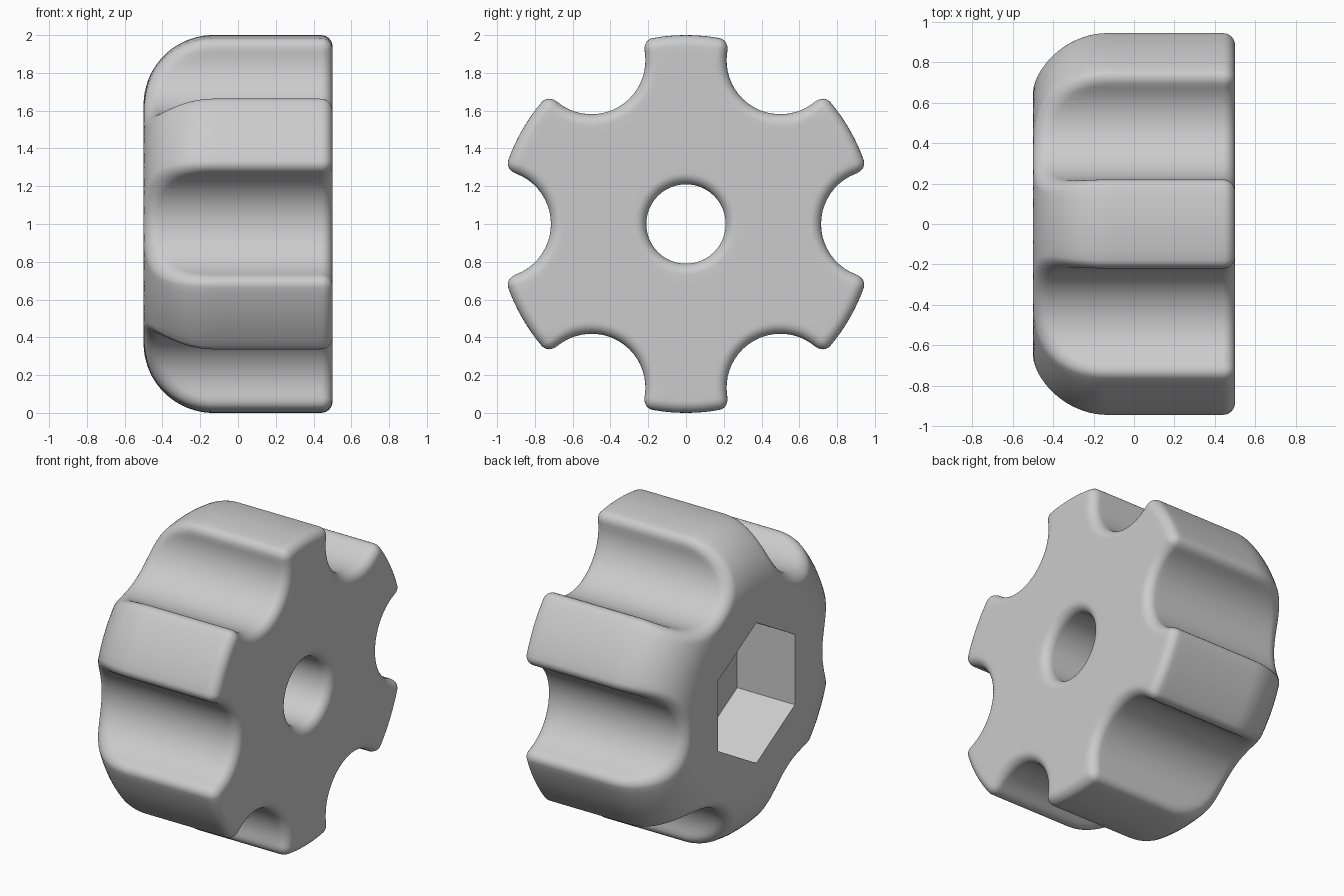
import bpy, bmesh
from math import sin, cos, pi, hypot, atan2, radians, tau

cube = bpy.data.objects.get("Cube")
if cube:
    bpy.data.objects.remove(cube)

HALF, DOME, EDGE = 0.5, 0.37, 0.06       # half thickness, large and small rounding
GRIP = 0.285                             # finger scallop radius
HOLE, FLAT, FLOOR = 0.21, 0.39, -0.09    # bore radius, hex half width, recess floor
AROUND, ALONG = 40, 64                   # samples per sector and per meridian


def round_join(a, b, r):
    """Intersect two distance fields with a circular fillet."""
    return min(-r, max(a, b)) + hypot(max(r + a, 0), max(r + b, 0))


def body(x, r, t):
    """Distance to the knob, t measured from the middle of a scallop."""
    u, v = r - 1 + DOME, -x - HALF + DOME
    dome = min(max(u, v), 0) + hypot(max(u, 0), max(v, 0)) - DOME
    scallop = GRIP - hypot(r * cos(t) - 1, r * sin(t))
    return round_join(round_join(dome, scallop, EDGE), x - HALF, EDGE)


def surface(x0, phi, t):
    """Point (x, r) where a ray from the axis leaves the knob."""
    lo, hi = 0.3, 1.4
    for _ in range(24):
        m = (lo + hi) / 2
        if body(x0 + m * cos(phi), m * sin(phi), t) < 0:
            lo = m
        else:
            hi = m
    return x0 + lo * cos(phi), lo * sin(phi)


def resample(params, points, count):
    """Pick parameters spaced evenly by length and turning."""
    total, last = [0], None
    for p, q in zip(points, points[1:]):
        d = (q[0] - p[0], q[1] - p[1])
        turn = 0
        if last:
            turn = abs(atan2(last[0] * d[1] - last[1] * d[0], last[0] * d[0] + last[1] * d[1]))
        total.append(total[-1] + hypot(*d) + 0.15 * turn)
        last = d
    out, i = [], 0
    for k in range(count + 1):
        goal = total[-1] * k / count
        while i < len(total) - 2 and total[i + 1] < goal:
            i += 1
        f = (goal - total[i]) / (total[i + 1] - total[i])
        out.append(params[i] + f * (params[i + 1] - params[i]))
    return out


# Angles of one sector, from rib centre to rib centre
N = 500
angles = [radians(60) * (i / N - 0.5) for i in range(N + 1)]
outline = []
for t in angles:
    r = surface(0.2, pi / 2, t)[1]
    outline.append((r * cos(t), r * sin(t)))
sector = resample(angles, outline, AROUND)[:-1]


def meridian(t):
    """Closed section: bore, recess floor, hex wall, then outer skin."""
    hexagon = FLAT / cos(t)
    bore = []
    for k in range(9):
        a = pi / 2 * k / 8
        bore.append((HALF - EDGE + EDGE * cos(a), HOLE + EDGE - EDGE * sin(a)))
    recess = [(FLOOR, HOLE), (FLOOR, hexagon)]
    start, end = atan2(hexagon, -HALF), atan2(HOLE + EDGE, HALF)
    phis = [start + (end - start) * i / 400 for i in range(401)]
    skin = resample(phis, [surface(0, p, t) for p in phis], ALONG)
    return bore + recess + [surface(0, p, t) for p in skin[:-1]]


sections = [meridian(t) for t in sector]

# Sweep the sections around the axis, six sectors in turn
bm = bmesh.new()
columns = []
for s in range(6):
    for t, section in zip(sector, sections):
        a = t + s * tau / 6
        columns.append([bm.verts.new((x, r * cos(a), 1 + r * sin(a))) for x, r in section])
for c, d in zip(columns, columns[1:] + columns[:1]):
    for i in range(len(c)):
        bm.faces.new((c[i - 1], c[i], d[i], d[i - 1]))
bmesh.ops.recalc_face_normals(bm, faces=bm.faces)
mesh = bpy.data.meshes.new("knob")
bm.to_mesh(mesh)
bm.free()

knob = bpy.data.objects.new("knob", mesh)
bpy.context.collection.objects.link(knob)

# Plain grey plastic
grey = bpy.data.materials.new("light_grey")
grey.use_nodes = True
colour = (0.6, 0.6, 0.6, 1)
grey.diffuse_color = colour
grey.node_tree.nodes["Principled BSDF"].inputs["Base Color"].default_value = colour
mesh.materials.append(grey)

bpy.ops.object.select_all(action='DESELECT')
knob.select_set(True)
bpy.context.view_layer.objects.active = knob
bpy.ops.object.shade_smooth_by_angle(angle=radians(35))
